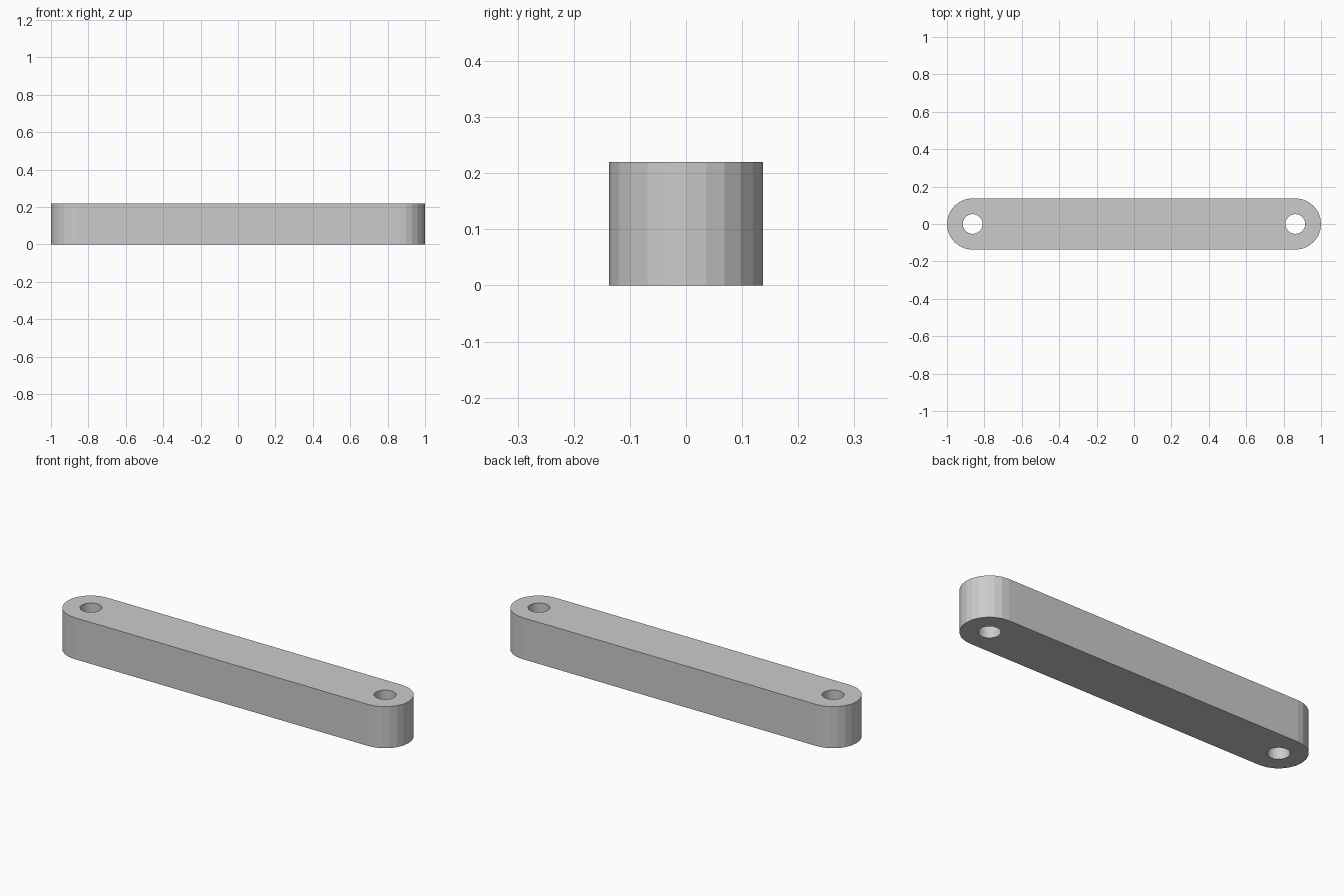
import bpy, bmesh
from math import sin, cos, pi

if "Cube" in bpy.data.objects:
    bpy.data.objects.remove(bpy.data.objects["Cube"])

END_X = 0.8625     # centre of each rounded end
END_R = 0.1375
HOLE_R = 0.053
HEIGHT = 0.22
SEGS = 24


def arc(cx, r, start, steps):
    return [(cx + r * cos(start + 2 * pi * i / SEGS), r * sin(start + 2 * pi * i / SEGS))
            for i in range(steps)]


def add_loop(bm, points):
    verts = [bm.verts.new((x, y, 0)) for x, y in points]
    return [bm.edges.new((v, verts[(i + 1) % len(verts)])) for i, v in enumerate(verts)]


bm = bmesh.new()

# Rounded bar outline and the two pin holes
half = SEGS // 2 + 1
edges = add_loop(bm, arc(END_X, END_R, -pi / 2, half) + arc(-END_X, END_R, pi / 2, half))
for side in (-1, 1):
    edges += add_loop(bm, arc(side * END_X, HOLE_R, 0, SEGS))

# Fill around the holes, then extrude to full height
bmesh.ops.triangle_fill(bm, edges=edges, use_beauty=True, normal=(0, 0, 1))
ext = bmesh.ops.extrude_face_region(bm, geom=bm.faces[:], use_keep_orig=True)
bmesh.ops.translate(bm, vec=(0, 0, HEIGHT),
                    verts=[g for g in ext["geom"] if isinstance(g, bmesh.types.BMVert)])
bmesh.ops.recalc_face_normals(bm, faces=bm.faces[:])

mesh = bpy.data.meshes.new("link_bar")
bm.to_mesh(mesh)
bm.free()
bpy.context.collection.objects.link(bpy.data.objects.new("link_bar", mesh))
